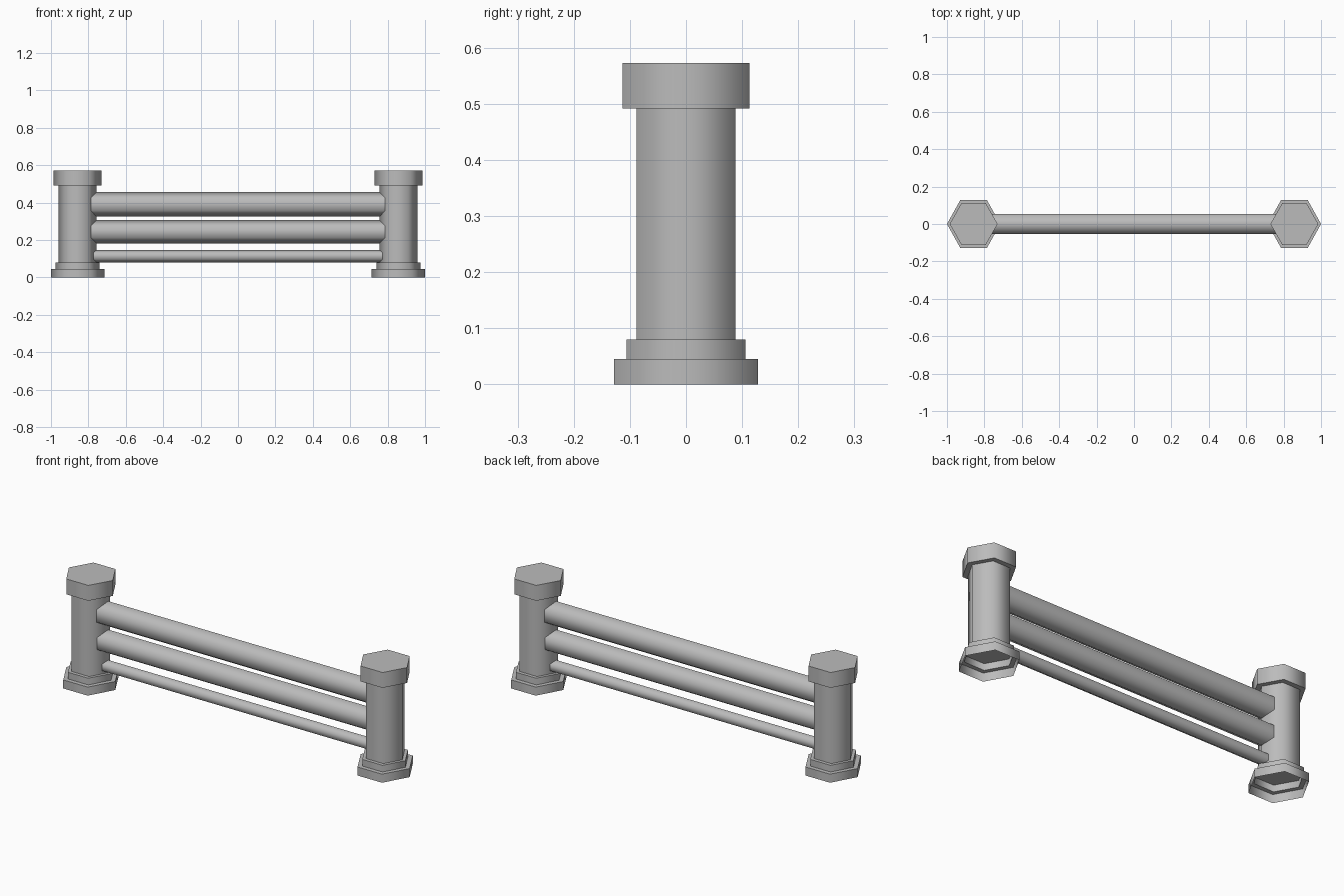
import bpy, bmesh, math
from mathutils import Matrix

cube = bpy.data.objects.get("Cube")
if cube:
    bpy.data.objects.remove(cube, do_unlink=True)

GREY = (0.5, 0.5, 0.5, 1)
stone = bpy.data.materials.new("plain grey")
stone.use_nodes = True
stone.diffuse_color = GREY
stone.node_tree.nodes["Principled BSDF"].inputs["Base Color"].default_value = GREY


def finish(name, bm):
    """Turn a bmesh into a smooth-sided object with sharp end caps."""
    bmesh.ops.recalc_face_normals(bm, faces=bm.faces)
    mesh = bpy.data.meshes.new(name)
    bm.to_mesh(mesh)
    bm.free()
    mesh.materials.append(stone)
    obj = bpy.data.objects.new(name, mesh)
    bpy.context.collection.objects.link(obj)
    bpy.ops.object.select_all(action='DESELECT')
    obj.select_set(True)
    bpy.context.view_layer.objects.active = obj
    bpy.ops.object.shade_smooth_by_angle(angle=math.radians(70))
    return obj


def hex_prism(name, x, z0, z1, half_width, half_depth, open_ends=False):
    """Upright hexagonal prism with corners pointing along x."""
    bm = bmesh.new()
    bmesh.ops.create_cone(bm, cap_ends=not open_ends, segments=6,
                          radius1=1, radius2=1, depth=z1 - z0)
    # put a corner on the x axis whatever the starting angle is
    corner = bm.verts[:][0].co
    turn = -math.atan2(corner.y, corner.x)
    bm.transform(Matrix.Translation((x, 0, (z0 + z1) / 2))
                 @ Matrix.Diagonal((half_width, half_depth / math.cos(math.pi / 6), 1, 1))
                 @ Matrix.Rotation(turn, 4, 'Z'))
    return finish(name, bm)


def hollow_foot(name, x, steps):
    """Stepped hexagonal foot, open underneath; steps are (z, half_width, half_depth)."""
    bm = bmesh.new()
    rings = []
    for z, w, d in steps:
        outline = [(w, 0), (w / 2, d), (-w / 2, d), (-w, 0), (-w / 2, -d), (w / 2, -d)]
        rings.append([bm.verts.new((x + px, py, z)) for px, py in outline])
    for low, high in zip(rings, rings[1:]):
        for i in range(6):
            j = (i + 1) % 6
            bm.faces.new((low[i], low[j], high[j], high[i]))
    bm.faces.new(rings[-1])
    return finish(name, bm)


# Posts: hollow stepped foot, shaft and wide cap
FOOT = [(0, 0.1425, 0.128), (0.045, 0.1425, 0.128),
        (0.045, 0.118, 0.106), (0.08, 0.118, 0.106), (0.08, 0.09, 0.08)]
for side, x in (("left", 0.8575), ("right", -0.8575)):
    hollow_foot(side + "_post_foot", x, FOOT)
    hex_prism(side + "_post_shaft", x, 0.08, 0.5, 0.101, 0.088)
    hex_prism(side + "_post_cap", x, 0.492, 0.573, 0.128, 0.113)

# Rails: hexagonal bars with corners up and down, sunk into the posts
for name, z, half_height, half_depth in (("top_rail", 0.391, 0.066, 0.053),
                                         ("middle_rail", 0.245, 0.062, 0.052),
                                         ("bottom_rail", 0.114, 0.033, 0.029)):
    rail = hex_prism(name, 0, -0.81, 0.81, half_height, half_depth)
    rail.data.transform(Matrix.Translation((0, 0, z)) @ Matrix.Rotation(math.pi / 2, 4, 'Y'))
